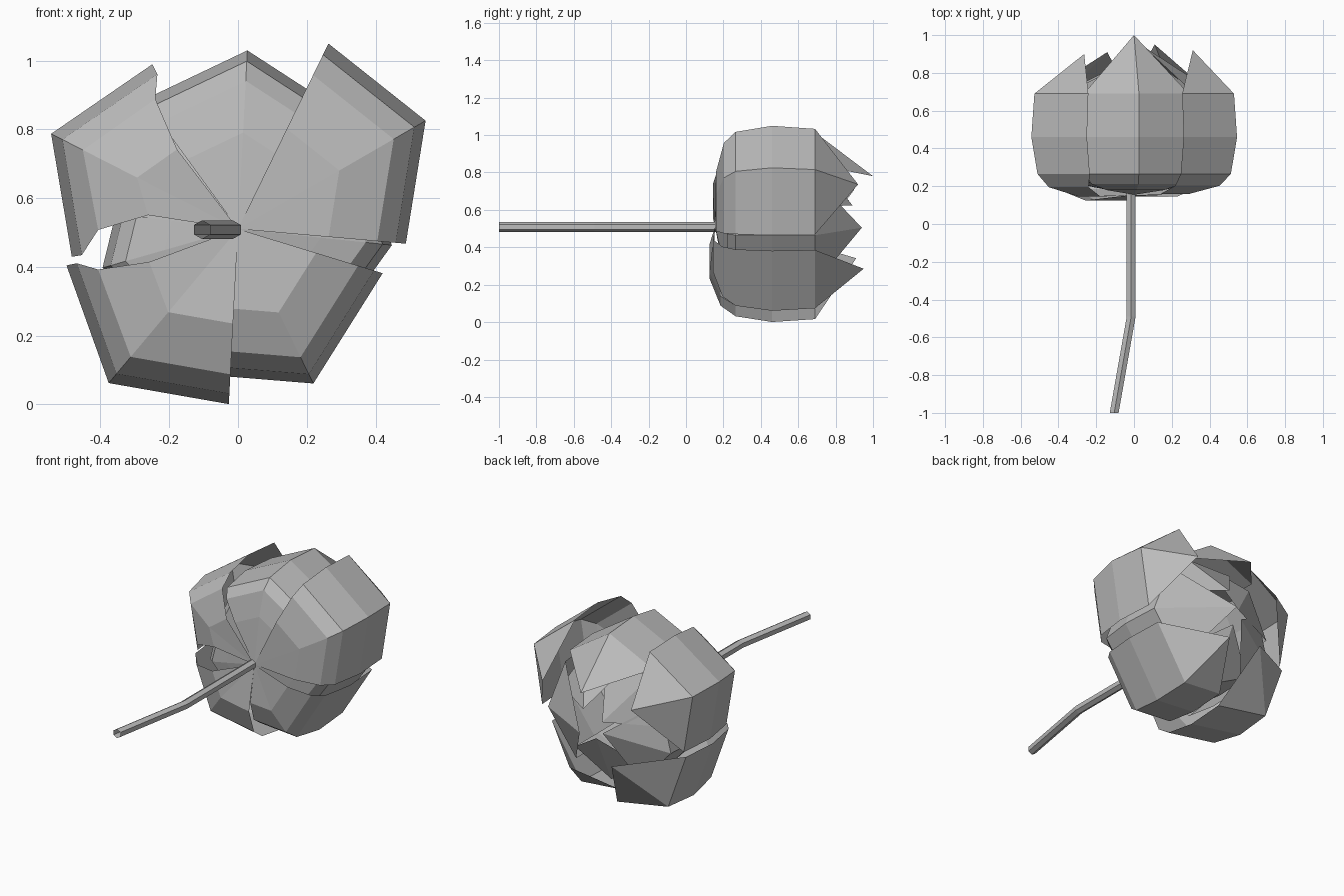
import bpy, bmesh
from math import sin, cos, radians, pi
from mathutils import Vector

if "Cube" in bpy.data.objects:
    bpy.data.objects.remove(bpy.data.objects["Cube"])

grey = bpy.data.materials.new("light grey")
grey.use_nodes = True
grey.diffuse_color = (0.5, 0.5, 0.5, 1)
grey.node_tree.nodes["Principled BSDF"].inputs["Base Color"].default_value = (0.5, 0.5, 0.5, 1)

BASE = Vector((0, 0.155, 0.51))


def finish(name, bm):
    bmesh.ops.recalc_face_normals(bm, faces=bm.faces[:])
    mesh = bpy.data.meshes.new(name)
    bm.to_mesh(mesh)
    bm.free()
    mesh.materials.append(grey)
    bpy.context.collection.objects.link(bpy.data.objects.new(name, mesh))


def polar(angle, radius, y):
    a = radians(angle)
    return Vector((radius * cos(a), y, BASE.z + radius * sin(a)))


# Petal cross-section: share of full radius, distance along the flower axis
PROFILE = [(0.54, 0.145), (0.83, 0.195), (0.94, 0.265), (1.0, 0.46), (0.97, 0.69)]


def petal(name, angles, radii, tip, waist=(1, 1), sink=0.0):
    """Cupped sheet of three ribs, fanned from the base and ending in a point.
    waist narrows the lower part of each side, sink sets the lowest rings further back."""
    bm = bmesh.new()
    root = bm.verts.new(BASE)
    shift = (sink, sink / 2, 0, 0, 0)
    ribs = []
    for angle, radius, low in zip(angles, radii, (waist[0], 1, waist[1])):
        spread = (low, (1 + low) / 2, 1, 1, 1)
        ribs.append([bm.verts.new(polar(angles[1] + (angle - angles[1]) * w, radius * share, y + s))
                     for (share, y), w, s in zip(PROFILE, spread, shift)])
    point = bm.verts.new(polar(*tip))
    for a, b in zip(ribs, ribs[1:]):
        bm.faces.new((root, a[0], b[0]))
        for i in range(len(PROFILE) - 1):
            bm.faces.new((a[i], a[i + 1], b[i + 1], b[i]))
        bm.faces.new((a[-1], point, b[-1]))
    finish(name, bm)


# Outer ring of petals
petal("outer_petal_right", (64, 30, -5), (0.60, 0.63, 0.49), (36, 0.385, 0.92), sink=0.015)
petal("outer_petal_top", (126, 87, 49), (0.465, 0.52, 0.455), (90, 0.27, 1.0), sink=0.035)
petal("outer_petal_left", (117.5, 153, 189.5), (0.54, 0.61, 0.49), (143, 0.33, 0.90),
      waist=(0.72, 0.5))
petal("outer_petal_lower_left", (192, 230, 267), (0.51, 0.585, 0.51), (230, 0.22, 0.91),
      waist=(0.78, 1), sink=-0.02)
petal("outer_petal_lower_right", (265, 296, 343), (0.43, 0.50, 0.44), (296, 0.25, 0.95))

# Inner bud: a tighter ring of overlapping petals closing over the middle
BUD = [(-6, 0.45, 0.05, 0.94), (62, 0.41, 0.13, 0.89), (128, 0.41, 0.06, 0.85),
       (196, 0.41, 0.05, 0.86), (272, 0.38, 0.06, 0.85)]
for i, (mid, radius, tip_radius, tip_y) in enumerate(BUD):
    petal(f"inner_petal_{i + 1}", (mid + 45, mid, mid - 45),
          (radius * 0.94, radius, radius * 0.9), (mid, tip_radius, tip_y), sink=0.05)

# Six-sided hollow stem with a gentle bend
bm = bmesh.new()
rings = []
for x, y in [(-0.015, 0.17), (-0.015, -0.49), (-0.105, -1.0)]:
    rings.append([bm.verts.new((x + 0.027 * sin(k * pi / 3), y, 0.508 + 0.027 * cos(k * pi / 3)))
                  for k in range(6)])
for a, b in zip(rings, rings[1:]):
    for k in range(6):
        n = (k + 1) % 6
        bm.faces.new((a[k], a[n], b[n], b[k]))
finish("stem", bm)
